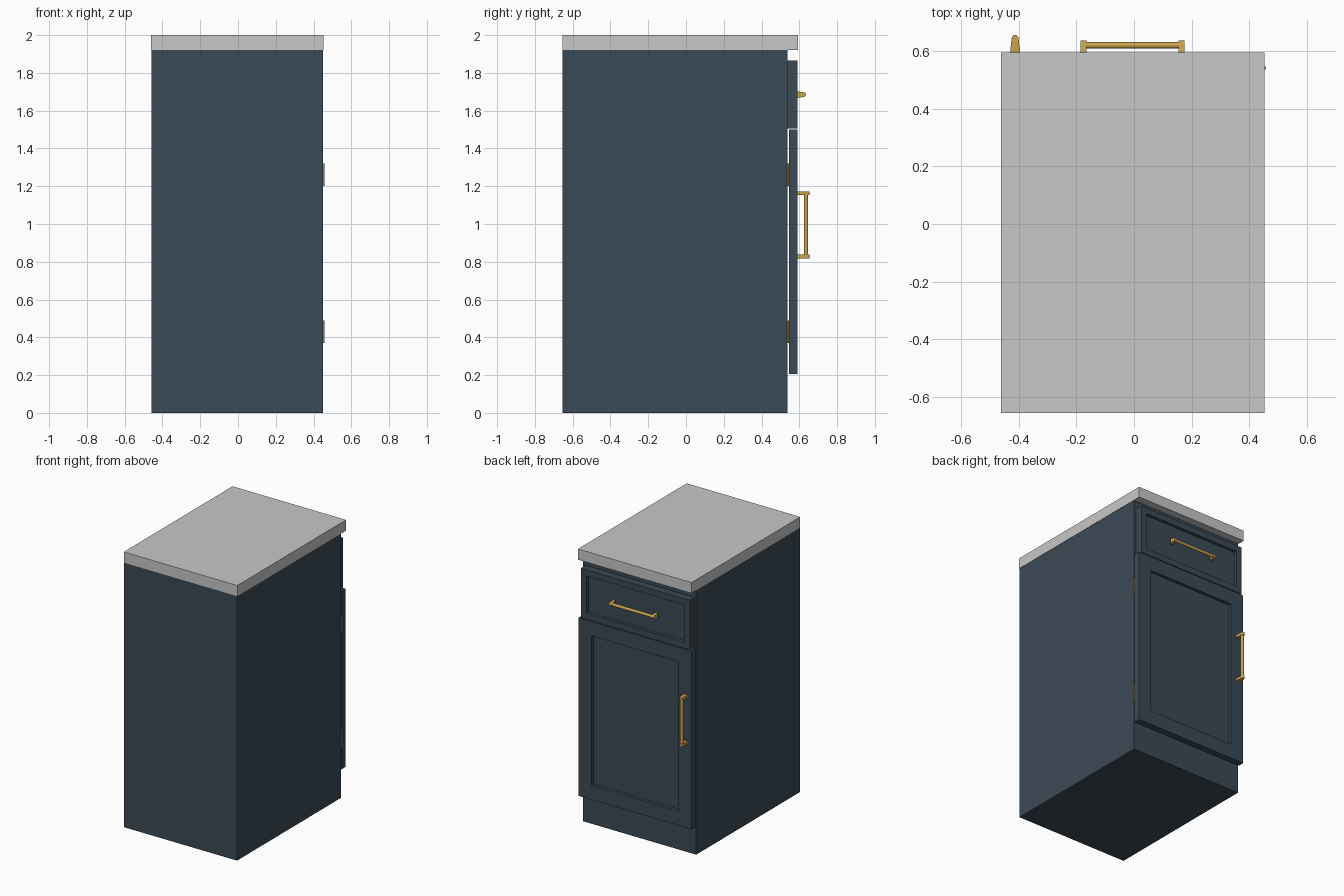
import bpy, bmesh, math
from mathutils import Matrix

if "Cube" in bpy.data.objects:
    bpy.data.objects.remove(bpy.data.objects["Cube"])


def material(name, rgb):
    m = bpy.data.materials.new(name)
    m.diffuse_color = (*rgb, 1)
    m.use_nodes = True
    m.node_tree.nodes["Principled BSDF"].inputs["Base Color"].default_value = m.diffuse_color
    return m


NAVY = material("navy paint", (0.044, 0.068, 0.092))
STONE = material("grey stone", (0.58, 0.58, 0.58))
BRASS = material("brass", (0.58, 0.37, 0.075))


def finish(name, bm, mat):
    bmesh.ops.recalc_face_normals(bm, faces=bm.faces)
    me = bpy.data.meshes.new(name)
    bm.to_mesh(me)
    bm.free()
    me.materials.append(mat)
    ob = bpy.data.objects.new(name, me)
    bpy.context.collection.objects.link(ob)
    return ob


def box_bm(lo, hi):
    bm = bmesh.new()
    bmesh.ops.create_cube(bm, size=1)
    for v in bm.verts:
        v.co = [lo[i] if v.co[i] < 0 else hi[i] for i in range(3)]
    return bm


def box(name, lo, hi, mat):
    return finish(name, box_bm(lo, hi), mat)


def shaker_panel(name, lo, hi, frame, depth):
    """Slab whose +y face has a recessed flat panel."""
    bm = box_bm(lo, hi)
    bm.normal_update()
    face = max(bm.faces, key=lambda f: f.calc_center_median().y)
    bmesh.ops.inset_region(bm, faces=[face], thickness=frame, use_even_offset=True)
    ext = bmesh.ops.extrude_discrete_faces(bm, faces=[face])["faces"][0]
    for v in ext.verts:
        v.co.y -= depth
    return finish(name, bm, NAVY)


def cylinder(name, radius, length, matrix, segments):
    bm = bmesh.new()
    bmesh.ops.create_cone(bm, cap_ends=True, segments=segments, radius1=radius,
                          radius2=radius, depth=length, matrix=matrix)
    ob = finish(name, bm, BRASS)
    for p in ob.data.polygons:
        p.use_smooth = len(p.vertices) == 4
    return ob


def handle(name, centre, length, reach, grip_y, vertical):
    """Bar pull: two tapered round-tipped posts and a round bar."""
    rot = Matrix.Rotation(math.pi / 2, 4, 'Y') if vertical else Matrix()
    place = Matrix.Translation(centre) @ rot
    tip, base = 0.012, 0.018
    outline = [(-base, -0.004), (base, -0.004)]
    outline += [(tip * math.cos(a), reach - tip + tip * math.sin(a))
                for a in (math.pi * i / 8 for i in range(9))]
    for s, label in ((-1, "first"), (1, "second")):
        bm = bmesh.new()
        x = s * (length / 2 - 0.01)
        f = bm.faces.new([bm.verts.new((x - 0.01, y, z)) for z, y in outline])
        ext = bmesh.ops.extrude_face_region(bm, geom=[f])["geom"]
        bmesh.ops.translate(bm, vec=(0.02, 0, 0),
                            verts=[g for g in ext if isinstance(g, bmesh.types.BMVert)])
        bm.transform(place)
        finish(f"{name}_{label}_post", bm, BRASS)
    bar = place @ Matrix.Translation((0, grip_y, 0)) @ Matrix.Rotation(math.pi / 2, 4, 'Y')
    cylinder(name + "_bar", 0.011, length - 0.03, bar, 16)


# Carcass and worktop
box("cabinet_body", (-0.458, -0.655, 0), (0.451, 0.537, 1.922), NAVY)
box("worktop", (-0.46, -0.655, 1.922), (0.453, 0.594, 2.0), STONE)

# Drawer front and door, both on the +y side
shaker_panel("drawer_front", (-0.445, 0.533, 1.505), (0.432, 0.591, 1.865), 0.045, 0.022)
shaker_panel("door", (-0.458, 0.544, 0.205), (0.451, 0.591, 1.50), 0.105, 0.022)

# Pulls
handle("drawer_handle", (-0.005, 0.591, 1.685), 0.36, 0.044, 0.028, False)
handle("door_handle", (-0.412, 0.591, 0.995), 0.355, 0.064, 0.045, True)

# Hinges: a leaf in the gap with a knuckle on the outer edge
for label, z in (("lower", 0.43), ("upper", 1.26)):
    box(label + "_hinge_leaf", (0.38, 0.536, z - 0.06), (0.452, 0.545, z + 0.06), BRASS)
    cylinder(label + "_hinge_knuckle", 0.005, 0.12,
             Matrix.Translation((0.453, 0.5405, z)), 12)
